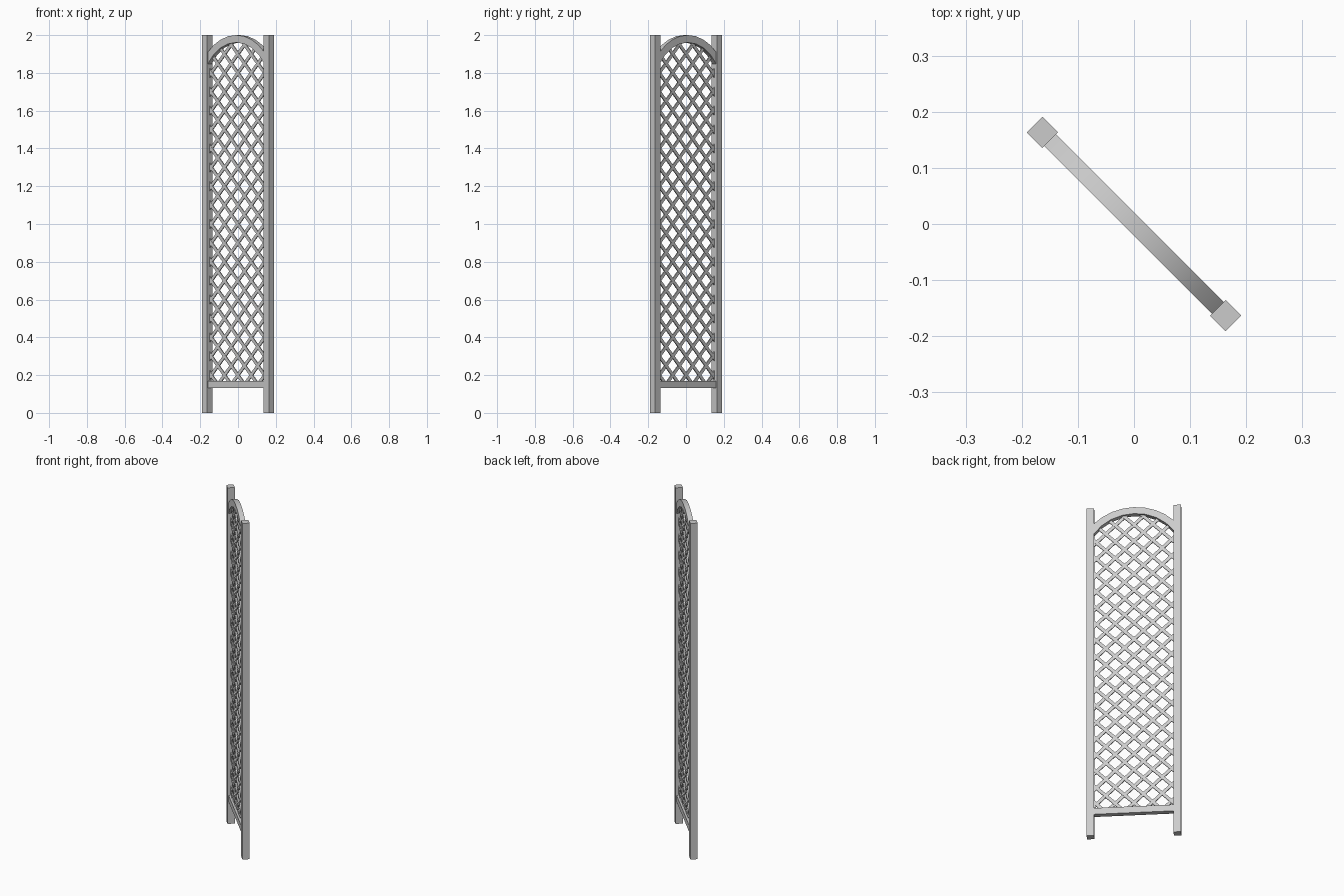
import bpy, bmesh, math
from mathutils import Matrix, Vector

cube = bpy.data.objects.get("Cube")
if cube:
    bpy.data.objects.remove(cube)

POST = 0.0395           # post side
HALF = 0.231            # post centre from the middle
INNER = HALF - POST / 2
DEPTH = 0.029           # rail and arch depth
R_OUT, R_IN = 0.293, 0.254
ARCH_Z = 2.0 - R_OUT    # centre of the arch circle
SEGS = 8
PITCH = 0.1             # lattice spacing along the panel
SLAT_W, SLAT_T = 0.018, 0.006
TURN = Matrix.Rotation(math.radians(-45), 4, 'Z')

grey = bpy.data.materials.new("painted_grey")
grey.use_nodes = True
GREY = (0.6, 0.6, 0.6, 1)
grey.diffuse_color = GREY
grey.node_tree.nodes["Principled BSDF"].inputs["Base Color"].default_value = GREY


def finish(name, bm):
    """Turn the panel to the diagonal and make it an object."""
    bmesh.ops.recalc_face_normals(bm, faces=bm.faces)
    bm.transform(TURN)
    mesh = bpy.data.meshes.new(name)
    bm.to_mesh(mesh)
    bm.free()
    mesh.materials.append(grey)
    obj = bpy.data.objects.new(name, mesh)
    bpy.context.collection.objects.link(obj)
    return obj


def add_box(bm, size, matrix):
    bmesh.ops.create_cube(bm, size=1, matrix=matrix @ Matrix.Diagonal((*size, 1)))


# Posts
for name, side in (("left_post", 1), ("right_post", -1)):
    bm = bmesh.new()
    add_box(bm, (POST, POST, 2), Matrix.Translation((side * HALF, 0, 1)))
    finish(name, bm)

# Bottom rail
bm = bmesh.new()
add_box(bm, (2 * INNER, DEPTH, 0.038), Matrix.Translation((0, 0, 0.151)))
finish("bottom_rail", bm)


# Arched top rail, both ends cut upright against the posts
def arch_point(radius, i):
    angle = math.asin(INNER / radius) * (2 * i / SEGS - 1)
    return Vector((radius * math.sin(angle), 0, ARCH_Z + radius * math.cos(angle)))


bm = bmesh.new()
outline = [arch_point(R_OUT, i) for i in range(SEGS + 1)]
outline += [arch_point(R_IN, i) for i in reversed(range(SEGS + 1))]
rings = [[bm.verts.new(p + Vector((0, y, 0))) for p in outline]
         for y in (-DEPTH / 2, DEPTH / 2)]
n = len(outline)
for i in range(n):
    j = (i + 1) % n
    bm.faces.new((rings[0][i], rings[0][j], rings[1][j], rings[1][i]))
for ring in rings:
    for i in range(SEGS):
        bm.faces.new((ring[i], ring[i + 1], ring[n - 2 - i], ring[n - 1 - i]))
arch = finish("arched_top_rail", bm)
bpy.context.view_layer.objects.active = arch
arch.select_set(True)
bpy.ops.object.shade_smooth_by_angle(angle=math.radians(30))

# Planes that trim the lattice inside the frame
cuts = [(Vector((INNER, 0, 0)), Vector((1, 0, 0))),
        (Vector((-INNER, 0, 0)), Vector((-1, 0, 0))),
        (Vector((0, 0, 0.15)), Vector((0, 0, -1)))]
for i in range(SEGS):
    a, b = (arch_point((R_OUT + R_IN) / 2, k) for k in (i, i + 1))
    cuts.append((a, Vector((a.z - b.z, 0, b.x - a.x)).normalized()))

# Crossed slats let into each other in one thin layer
for name, lean in (("lattice_left_leaning", -1), ("lattice_right_leaning", 1)):
    bm = bmesh.new()
    for k in range(-4, 26):
        place = Matrix.Translation((0, lean * 0.0003, 0.1 + k * PITCH))
        add_box(bm, (SLAT_W, SLAT_T, 1.2),
                place @ Matrix.Rotation(lean * math.pi / 4, 4, 'Y'))
    for point, normal in cuts:
        bmesh.ops.bisect_plane(bm, geom=bm.verts[:] + bm.edges[:] + bm.faces[:],
                               plane_co=point, plane_no=normal, clear_outer=True)
    finish(name, bm)
